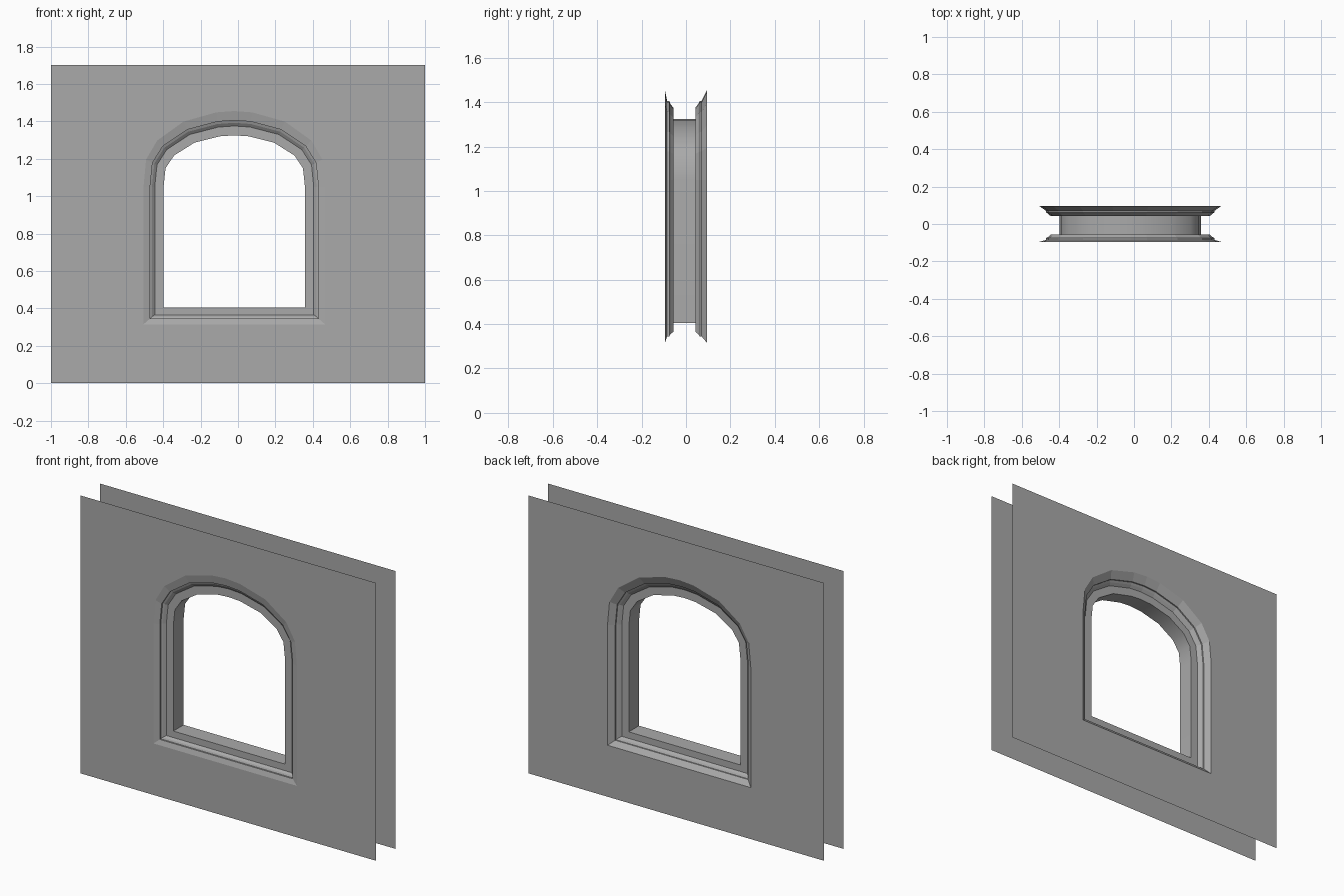
import bpy
import bmesh

cube = bpy.data.objects.get("Cube")
if cube:
    bpy.data.objects.remove(cube, do_unlink=True)

# Single plain grey
stone = bpy.data.materials.new("stone_grey")
stone.use_nodes = True
GREY = (0.40, 0.40, 0.40, 1)
stone.diffuse_color = GREY
stone.node_tree.nodes["Principled BSDF"].inputs["Base Color"].default_value = GREY

CENTRE_X = -0.02
SPRING_Z = 1.05
WALL_Y = 0.095
WALL_TOP = 1.70

# Right half of the arch, in units of half width and rise
HALF_ARCH = [(1, 0), (0.972, 0.36), (0.85, 0.61), (0.56, 0.86), (0.2, 0.982)]
ARCH = HALF_ARCH + [(0, 1)] + [(-u, v) for u, v in reversed(HALF_ARCH)]

# Moulding rings, outside to inside: half width, top, bottom
OUTER = (0.485, 1.455, 0.315)
LIP = (0.450, 1.405, 0.345)
STEP = (0.440, 1.392, 0.355)
LEDGE = (0.425, 1.375, 0.365)
OPENING = (0.378, 1.325, 0.405)


def arch_loop(size, y):
    """Outline of the arched opening, starting at the lower +x corner."""
    half, top, bottom = size
    pts = [(CENTRE_X + half, y, bottom)]
    pts += [(CENTRE_X + half * u, y, SPRING_Z + (top - SPRING_Z) * v) for u, v in ARCH]
    return pts + [(CENTRE_X - half, y, bottom)]


def finish(bm, name, smooth=False):
    mesh = bpy.data.meshes.new(name)
    bm.to_mesh(mesh)
    bm.free()
    mesh.materials.append(stone)
    obj = bpy.data.objects.new(name, mesh)
    bpy.context.collection.objects.link(obj)
    if smooth:
        bpy.ops.object.select_all(action="DESELECT")
        obj.select_set(True)
        bpy.context.view_layer.objects.active = obj
        bpy.ops.object.shade_smooth_by_angle(angle=0.55)
    return obj


def sweep(name, rings, smooth=False):
    """Skin a series of arched rings, given from front to back."""
    bm = bmesh.new()
    loops = [[bm.verts.new(p) for p in arch_loop(size, y)] for size, y in rings]
    for a, b in zip(loops, loops[1:]):
        for k in range(len(a)):
            n = (k + 1) % len(a)
            bm.faces.new((a[k], a[n], b[n], b[k]))
    return finish(bm, name, smooth)


def wall(name, y):
    """Thin wall sheet with the arched hole."""
    bm = bmesh.new()
    sheet = [(-1, y, 0), (1, y, 0), (1, y, WALL_TOP), (-1, y, WALL_TOP)]
    edges = []
    for pts in (sheet, arch_loop(OUTER, y)):
        vs = [bm.verts.new(p) for p in pts]
        edges += [bm.edges.new((vs[i - 1], vs[i])) for i in range(len(vs))]
    bmesh.ops.triangle_fill(bm, edges=edges, use_beauty=True)
    bm.normal_update()
    for f in bm.faces:
        if f.normal.y * y < 0:
            f.normal_flip()
    return finish(bm, name)


# Wall sheets
wall("front_wall", -WALL_Y)
wall("back_wall", WALL_Y)

# Stepped mouldings around the opening
sweep("front_moulding", [(OUTER, -WALL_Y), (LIP, -0.085), (LIP, -0.075),
                         (STEP, -0.070), (LEDGE, -0.057), (OPENING, -0.057)])
sweep("back_moulding", [(OPENING, 0.042), (LEDGE, 0.042), (STEP, 0.055),
                        (LIP, 0.062), (LIP, 0.070), (OUTER, WALL_Y)])

# Deep inner lining of the opening
sweep("window_reveal", [(OPENING, -0.057), (OPENING, 0.042)], smooth=True)
